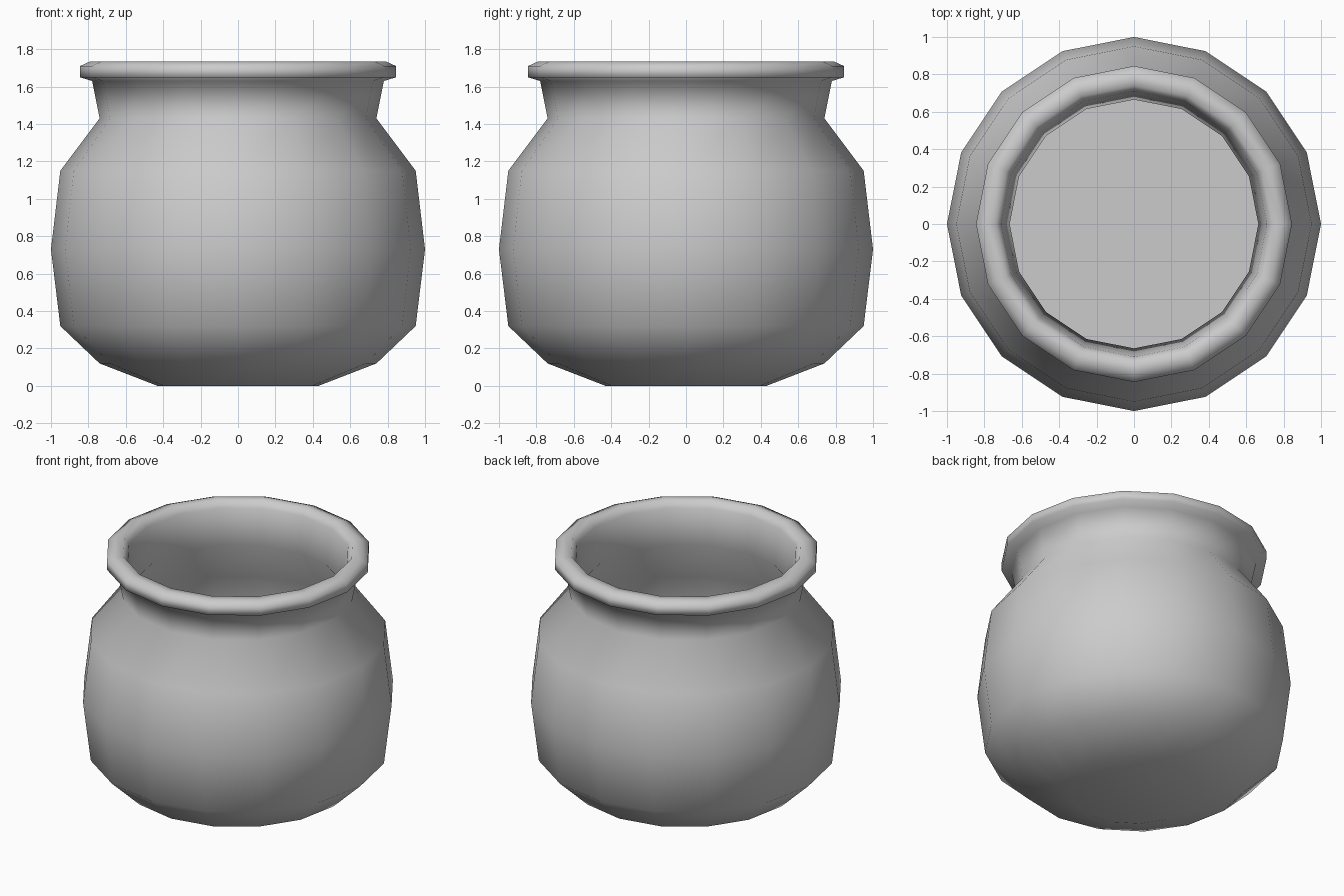
import bpy, bmesh, math

cube = bpy.data.objects.get("Cube")
if cube:
    bpy.data.objects.remove(cube, do_unlink=True)

SIDES = 16

# One flat grey for the whole pot
grey = bpy.data.materials.new("plain grey")
grey.use_nodes = True
colour = (0.6, 0.6, 0.6, 1)
grey.diffuse_color = colour
grey.node_tree.nodes["Principled BSDF"].inputs["Base Color"].default_value = colour

# Radius and height, from the base up the outside, over the rim and down the inside
outside = [(0.43, 0), (0.74, 0.12), (0.95, 0.32), (1, 0.73), (0.95, 1.15), (0.74, 1.43)]
rim = [(0.78, 1.63), (0.845, 1.65), (0.845, 1.71), (0.79, 1.735), (0.74, 1.735), (0.71, 1.69)]
inside = [(0.665, 1.45), (0.88, 1.13), (0.93, 0.73), (0.88, 0.36), (0.69, 0.18)]


def lathe(name, profile):
    """Sweep the profile round z and close both ends with flat discs."""
    bm = bmesh.new()
    rings = []
    for r, z in profile:
        angles = [math.tau * i / SIDES for i in range(SIDES)]
        rings.append([bm.verts.new((r * math.cos(a), r * math.sin(a), z)) for a in angles])
    for low, high in zip(rings, rings[1:]):
        for i in range(SIDES):
            j = (i + 1) % SIDES
            bm.faces.new((low[i], low[j], high[j], high[i]))
    base = bm.faces.new(rings[0][::-1])
    floor = bm.faces.new(rings[-1])
    for face in bm.faces:
        face.smooth = face is not floor
    mesh = bpy.data.meshes.new(name)
    bm.to_mesh(mesh)
    bm.free()
    mesh.materials.append(grey)
    obj = bpy.data.objects.new(name, mesh)
    bpy.context.collection.objects.link(obj)
    return obj


# Round pot with a flared neck and a thick lip
lathe("pot", outside + rim + inside)
